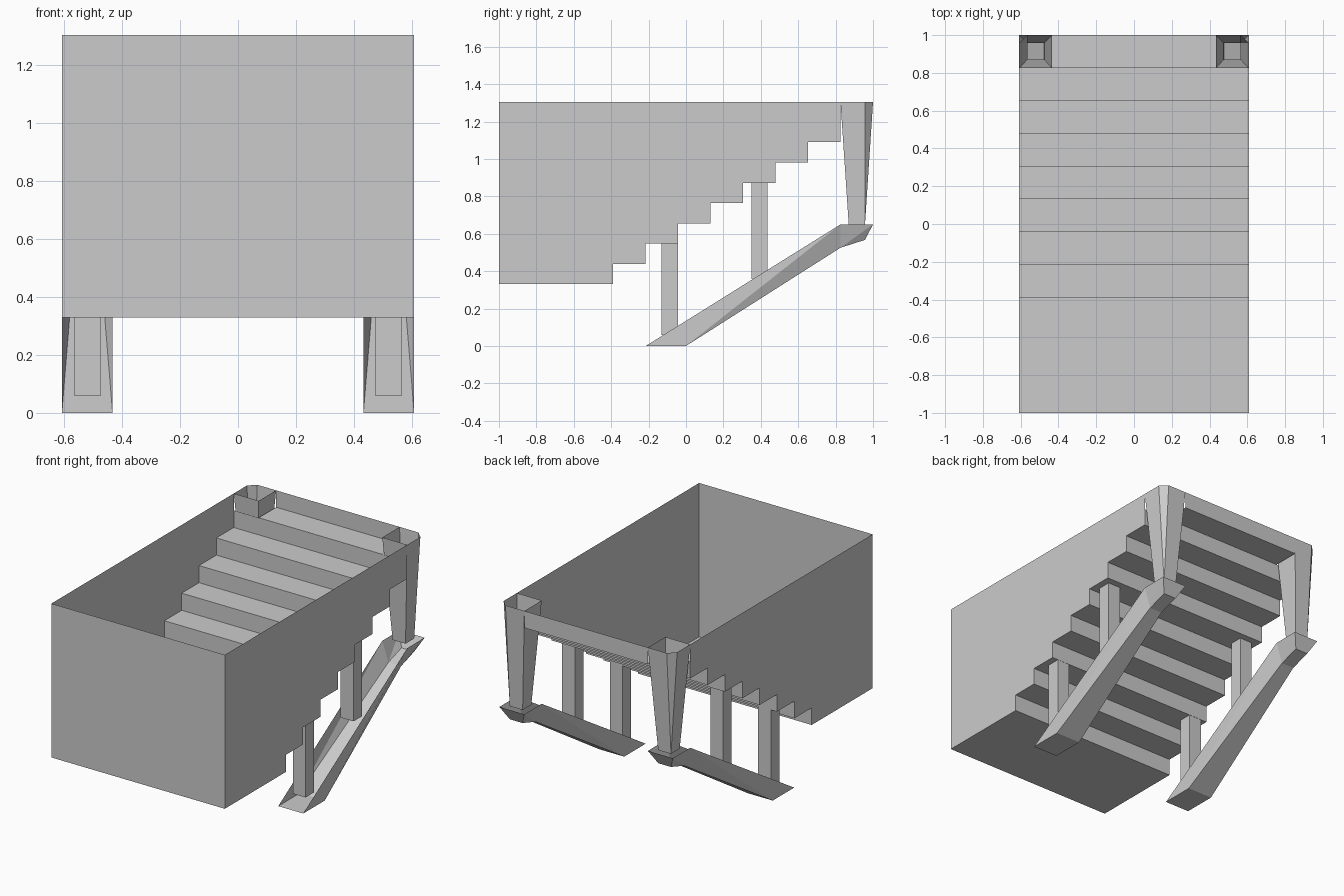
import bpy

if "Cube" in bpy.data.objects:
    bpy.data.objects.remove(bpy.data.objects["Cube"])

W = 0.608            # half width of the body
TOP = 1.305          # rim height
IN, CX = 0.433, 0.5205   # inner side and centre line of a leg column
Y1 = 0.826           # front of the leg columns
NA, NB = 0.475, 0.565    # narrow inner/outer x of leg bottoms and posts


def sheet(name, verts, faces):
    me = bpy.data.meshes.new(name)
    me.from_pydata(verts, [], faces)
    me.update()
    ob = bpy.data.objects.new(name, me)
    bpy.context.collection.objects.link(ob)
    return ob


def mirrored(ob):
    m = ob.modifiers.new("mirror", 'MIRROR')
    m.use_axis[0] = True
    m.use_mirror_merge = False
    return ob


# Stepped profile in (y, z): floor, then eight risers
profile = [(-1, 0.33)]
for i in range(8):
    y, z = -0.39 + i * 0.1737, 0.33 + i * 0.1085
    profile += [(y, z), (y, z + 0.1085)]

# Front wall, floor and stairs as one folded sheet
fold = [(-1, TOP)] + profile
n = len(fold)
sheet("front_wall_and_stairs",
      [(-W, y, z) for y, z in fold] + [(W, y, z) for y, z in fold],
      [(i, i + 1, n + i + 1, n + i) for i in range(n - 1)])

# Top landing with the low back wall
sheet("landing_and_back_wall",
      [(s * IN, y, z) for y, z in ((Y1, 1.198), (1, 1.198), (1, TOP)) for s in (-1, 1)],
      [(0, 1, 3, 2), (2, 3, 5, 4)])

# Stepped side walls
side = profile[:-1] + [(Y1, TOP), (-1, TOP)]
mirrored(sheet("side_wall", [(W, y, z) for y, z in side], [tuple(range(len(side)))]))

# Hollow tapered rear legs with a chamfered outer corner
top = [(IN, Y1), (W, Y1), (W, 0.957), (NB, 1), (IN, 1)]
low = [(NA, 0.87), (NB, 0.87), (NB, 0.957), (NA, 0.957)]
mirrored(sheet("rear_leg",
               [(x, y, TOP) for x, y in top] + [(x, y, 0.65) for x, y in low],
               [(0, 5, 6, 1), (1, 6, 7, 2), (2, 7, 3), (3, 7, 8, 4), (4, 8, 5, 0)]))

# Open trough rails: rim runs wide, floor narrows towards the rear
outline = [(W, -0.215, 0), (W, 0, 0), (NB, Y1, 0.525), (NB, 0.957, 0.567),
           (W, 1, 0.65), (W, Y1, 0.65)]
verts = outline + [(2 * CX - x, y, z) for x, y, z in outline]
walls = [(0, 1, 5), (1, 2, 5), (2, 3, 4), (2, 4, 5)]
floor = [(i, i + 6, i + 7, i + 1) for i in range(4)]
mirrored(sheet("rail", verts,
               walls + [tuple(6 + i for i in reversed(f)) for f in walls] + floor))

# Square posts between rails and stairs
for name, y0, y1, z0, z1 in (("front_post", -0.13, -0.044, 0.058, 0.547),
                             ("middle_post", 0.35, 0.435, 0.357, 0.8725)):
    ring = [(NA, y0), (NB, y0), (NB, y1), (NA, y1)]
    mirrored(sheet(name, [(x, y, z) for z in (z0, z1) for x, y in ring],
                   [(i, (i + 1) % 4, 4 + (i + 1) % 4, 4 + i) for i in range(4)]))
